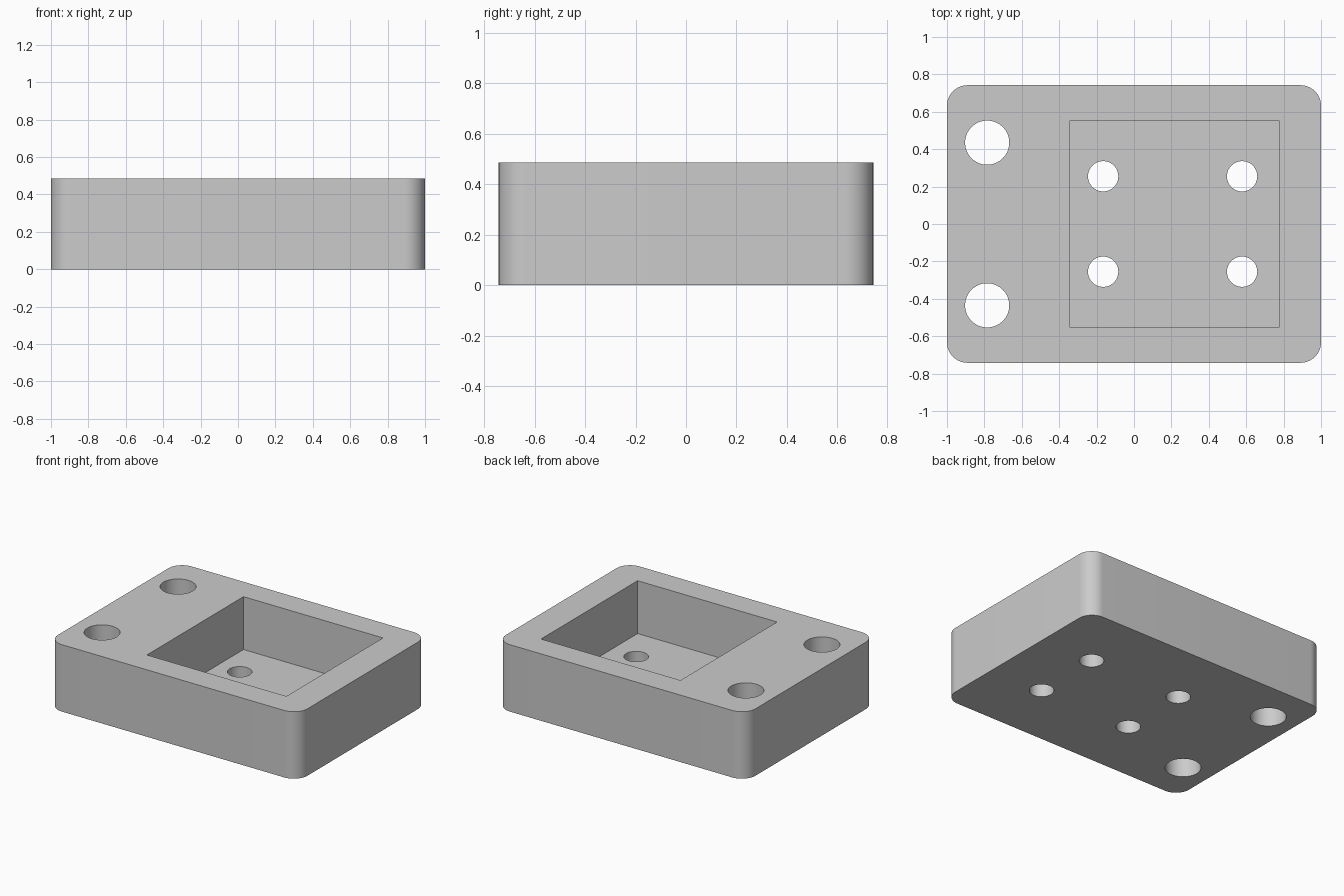
import bpy, bmesh, math

if "Cube" in bpy.data.objects:
    bpy.data.objects.remove(bpy.data.objects["Cube"])

W, D, H = 1.0, 0.742, 0.485      # half width, half depth, height
R = 0.11                         # corner radius
FLOOR = 0.102                    # pocket floor height

grey = bpy.data.materials.new("grey")
grey.diffuse_color = (0.6, 0.6, 0.6, 1)
grey.use_nodes = True
grey.node_tree.nodes["Principled BSDF"].inputs["Base Color"].default_value = grey.diffuse_color


def prism(name, outline, z0, z1):
    """Extrude a closed 2D outline from z0 to z1."""
    bm = bmesh.new()
    base = bm.faces.new([bm.verts.new((x, y, z0)) for x, y in outline])
    top = bmesh.ops.extrude_face_region(bm, geom=[base])["geom"]
    bmesh.ops.translate(bm, vec=(0, 0, z1 - z0),
                        verts=[v for v in top if isinstance(v, bmesh.types.BMVert)])
    bmesh.ops.recalc_face_normals(bm, faces=bm.faces)
    mesh = bpy.data.meshes.new(name)
    bm.to_mesh(mesh)
    bm.free()
    mesh.materials.append(grey)
    ob = bpy.data.objects.new(name, mesh)
    bpy.context.collection.objects.link(ob)
    return ob


def arc(cx, cy, r, a0, a1, n):
    angles = [math.radians(a0 + (a1 - a0) * i / n) for i in range(n + 1)]
    return [(cx + r * math.cos(a), cy + r * math.sin(a)) for a in angles]


def circle(cx, cy, r):
    return arc(cx, cy, r, 0, 360, 64)[:-1]


# block with rounded vertical corners
outline = []
for i, (sx, sy) in enumerate([(1, 1), (-1, 1), (-1, -1), (1, -1)]):
    outline += arc(sx * (W - R), sy * (D - R), R, 90 * i, 90 * i + 90, 16)
block = prism("mounting_block", outline, 0, H)

# pocket, two large holes and four small holes through the block
x0, x1, py = -0.343, 0.775, 0.553
cutters = [prism("pocket_cutter", [(x0, -py), (x1, -py), (x1, py), (x0, py)], FLOOR, H + 0.1)]
for s in (-1, 1):
    cutters.append(prism("large_hole_cutter", circle(-0.785, s * 0.435, 0.118), -0.1, H + 0.1))
    for x in (-0.165, 0.578):
        cutters.append(prism("small_hole_cutter", circle(x, s * 0.255, 0.081), -0.1, H + 0.1))

bpy.ops.object.select_all(action='DESELECT')
bpy.context.view_layer.objects.active = block
block.select_set(True)
for c in cutters:
    c.hide_render = True
    mod = block.modifiers.new("cut", 'BOOLEAN')
    mod.operation = 'DIFFERENCE'
    mod.solver = 'EXACT'
    mod.object = c
    bpy.ops.object.modifier_apply(modifier=mod.name)
for c in cutters:
    bpy.data.objects.remove(c)

bpy.ops.object.shade_smooth_by_angle(angle=math.radians(30))
